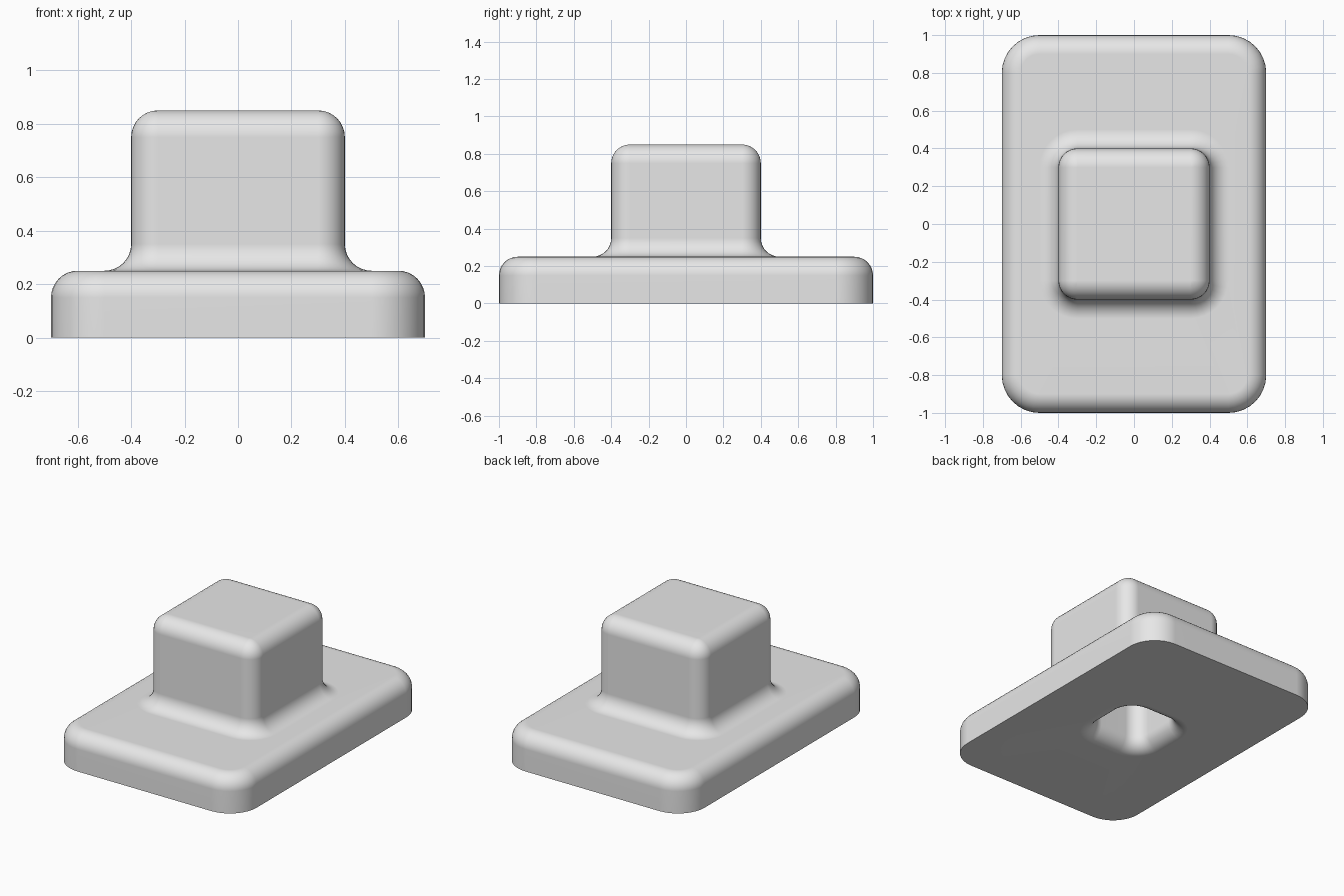
import bpy, bmesh, math

cube = bpy.data.objects.get("Cube")
if cube:
    bpy.data.objects.remove(cube, do_unlink=True)

STEPS = 8       # segments in each quarter round
FILLET = 0.1    # radius of every rounded edge


def ring(bm, hx, hy, radius, z):
    """Rounded rectangle of half sizes hx, hy at height z."""
    verts = []
    for quarter, (sx, sy) in enumerate(((1, 1), (-1, 1), (-1, -1), (1, -1))):
        for i in range(STEPS + 1):
            a = math.pi / 2 * (quarter + i / STEPS)
            verts.append(bm.verts.new((sx * (hx - radius) + radius * math.cos(a),
                                       sy * (hy - radius) + radius * math.sin(a), z)))
    return verts


def quarter_round(z, start, grow, rise):
    """(outward offset, height) pairs of a quarter round about a centre."""
    pairs = []
    for i in range(STEPS + 1):
        a = start + math.pi / 2 * i / STEPS
        pairs.append((grow + FILLET * math.cos(a), z + rise + FILLET * math.sin(a)))
    return pairs


def section(hx, hy, corner, pairs):
    return [(hx + d, hy + d, max(corner + d, 0), z) for d, z in pairs]


R = FILLET
up, left, down = math.pi / 2, math.pi, -math.pi / 2

# socket: rounded roof, straight wall, flared mouth at the underside
socket = section(0.2, 0.2, 0.1, quarter_round(0.65, up, -R, -R)[::-1])
socket = socket[::-1] + section(0.2, 0.2, 0.1, quarter_round(0, left, R, R))
socket = [s for s in socket if s[0] > 0]
roof = [(R * math.sin(math.pi / 2 * i / STEPS) - R,
         0.65 - R + R * math.cos(math.pi / 2 * i / STEPS)) for i in range(STEPS + 1)]
socket = section(0.2, 0.2, 0.1, roof) + section(0.2, 0.2, 0.1, quarter_round(0, left, R, R))

# base plate: sharp lower rim, rounded upper rim
plate = section(0.7, 1.0, 0.2, [(0, 0)] + quarter_round(0.25, 0, -R, -R))

# raised block: concave fillet at the foot, rounded top
foot = quarter_round(0.25, down, R, R)
foot = [(R - (d - R), z) for d, z in foot]
block = section(0.4, 0.4, 0.1, foot + quarter_round(0.85, 0, -R, -R))

# skin the sections in order into one closed body
bm = bmesh.new()
rings = [ring(bm, *s) for s in socket + plate + block]
for lower, upper in zip(rings, rings[1:]):
    n = len(lower)
    for i in range(n):
        j = (i + 1) % n
        bm.faces.new((lower[i], lower[j], upper[j], upper[i]))
bm.faces.new(rings[0][::-1])
bm.faces.new(rings[-1])
bmesh.ops.remove_doubles(bm, verts=bm.verts, dist=0.0002)
bmesh.ops.dissolve_degenerate(bm, edges=bm.edges, dist=0.0002)
bmesh.ops.recalc_face_normals(bm, faces=bm.faces)

mesh = bpy.data.meshes.new("stepped_block")
bm.to_mesh(mesh)
bm.free()
body = bpy.data.objects.new("stepped_block", mesh)
bpy.context.collection.objects.link(body)

# plain grey material
grey = bpy.data.materials.new("light_grey")
grey.use_nodes = True
color = (0.8, 0.8, 0.8, 1)
grey.diffuse_color = color
grey.node_tree.nodes["Principled BSDF"].inputs["Base Color"].default_value = color
mesh.materials.append(grey)

# smooth rounds, flat faces, sharp lower rim
bpy.ops.object.select_all(action='DESELECT')
body.select_set(True)
bpy.context.view_layer.objects.active = body
bpy.ops.object.shade_smooth_by_angle(angle=math.radians(35))
weighted = body.modifiers.new("even_shading", 'WEIGHTED_NORMAL')
weighted.keep_sharp = True
